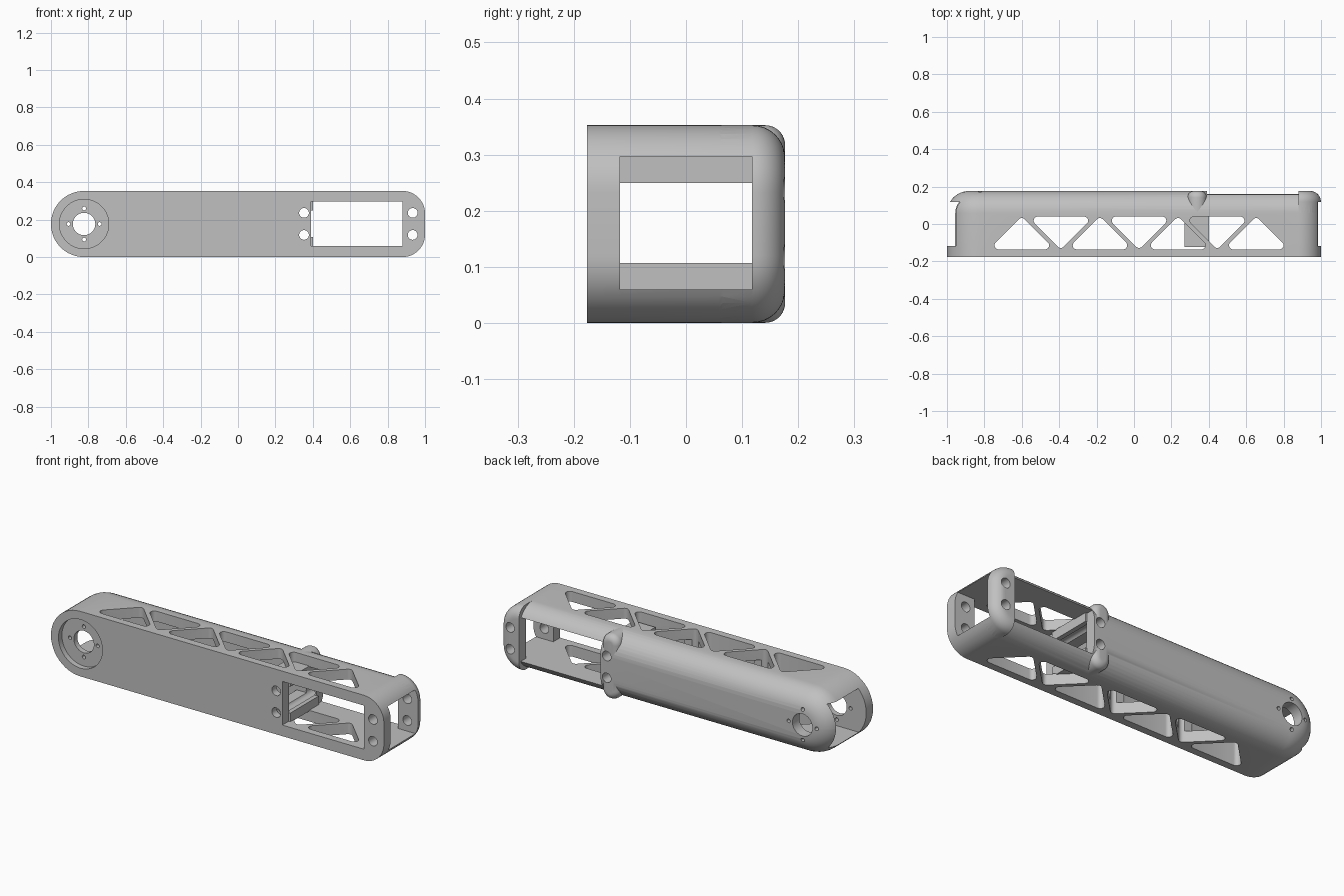
import bpy, bmesh, math
from mathutils import Vector

if "Cube" in bpy.data.objects:
    bpy.data.objects.remove(bpy.data.objects["Cube"])

H = 0.353            # height of the arm
BACK = 0.1765        # half depth
MID = H / 2
LOW, HIGH = 0.06, 0.297   # inner cavity floor and ceiling

grey = bpy.data.materials.new("plain_grey")
grey.use_nodes = True
grey.diffuse_color = (0.53, 0.53, 0.53, 1)
grey.node_tree.nodes["Principled BSDF"].inputs["Base Color"].default_value = grey.diffuse_color


def rounded(corners, radii, steps=12):
    """Counter-clockwise convex outline with rounded corners."""
    out = []
    n = len(corners)
    pts = [Vector(c) for c in corners]
    for i, p in enumerate(pts):
        u = (p - pts[i - 1]).normalized()
        v = (pts[(i + 1) % n] - p).normalized()
        a, b = Vector((u.y, -u.x)), Vector((v.y, -v.x))
        r = radii[i]
        centre = p - (a + b) * r / (1 + a.dot(b))
        start, turn = math.atan2(a.y, a.x), a.angle(b)
        for k in range(steps + 1):
            t = start + turn * k / steps
            out.append(centre + r * Vector((math.cos(t), math.sin(t))))
    return out


def loft(name, rings, axis):
    """Solid through (outline, height) rings, stacked along y or z."""
    bm = bmesh.new()
    loops = []
    for outline, h in rings:
        loops.append([bm.verts.new((p.x, h, p.y) if axis == "y" else (p.x, p.y, h))
                      for p in outline])
    for lo, hi in zip(loops, loops[1:]):
        for i in range(len(lo)):
            bm.faces.new((lo[i - 1], lo[i], hi[i], hi[i - 1]))
    bm.faces.new(loops[0])
    bm.faces.new(loops[-1])
    bmesh.ops.recalc_face_normals(bm, faces=bm.faces)
    mesh = bpy.data.meshes.new(name)
    bm.to_mesh(mesh)
    bm.free()
    mesh.materials.append(grey)
    obj = bpy.data.objects.new(name, mesh)
    bpy.context.collection.objects.link(obj)
    return obj


def block(x0, x1, y0, y1, z0, z1):
    outline = [Vector(c) for c in ((x0, y0), (x1, y0), (x1, y1), (x0, y1))]
    return loft("block", [(outline, z0), (outline, z1)], "z")


def pin(x, z, r, y0=-0.3, y1=0.3, sides=32):
    ring = [Vector((x + r * math.cos(math.tau * k / sides),
                    z + r * math.sin(math.tau * k / sides))) for k in range(sides)]
    return loft("pin", [(ring, y0), (ring, y1)], "y")


def filleted(name, x0, x1, left_r, right_r, y0, fillet, margin=0.0, steps=10):
    """Rounded plate shape pulled back in y, with a filleted rear edge."""
    def ring(d):
        d += margin
        a, b = left_r - d, right_r - d
        return rounded([(x0 + d, d), (x1 - d, d), (x1 - d, H - d), (x0 + d, H - d)],
                       [a, b, b, a])
    rings = [(ring(0), y0)]
    for k in range(steps + 1):
        t = math.pi / 2 * k / steps
        rings.append((ring(fillet * (1 - math.cos(t))), BACK - fillet * (1 - math.sin(t))))
    return loft(name, rings, "y")


def combine(target, tool, operation="DIFFERENCE"):
    mod = target.modifiers.new("combine", "BOOLEAN")
    mod.operation, mod.solver, mod.object = operation, "EXACT", tool
    bpy.context.view_layer.objects.active = target
    bpy.ops.object.modifier_apply(modifier=mod.name)
    bpy.data.objects.remove(tool)


# Main shell: round left end, softer right end, large rear fillet
arm = filleted("arm_shell", -1, 1, 0.176, 0.12, -BACK, 0.118)

# Rear screw bosses standing proud of the fillet
end_boss = filleted("end_boss", 0.7, 1, 0.12, 0.12, 0.04, 0.058, 0.0005)
combine(end_boss, block(0.88, 1.1, -0.3, 0.3, -0.1, 0.5), "INTERSECT")
combine(arm, end_boss, "UNION")
combine(arm, filleted("middle_boss", 0.285, 0.39, 0.052, 0.052, 0.04, 0.035, 0.0005), "UNION")

# Hollow interior open at both ends, and the front and rear window
combine(arm, block(-1.1, 1.1, -0.118, 0.118, LOW, HIGH))
combine(arm, block(0.39, 0.88, -0.3, 0.3, LOW, HIGH))

# Truss cut-outs through the top and bottom walls
W, Y0, Y1 = 0.177, -0.136, 0.04
for i in range(7):
    x = -0.6 + 0.209 * i
    if i % 2 == 0:
        tri = [(x - W, Y0), (x + W, Y0), (x, Y0 + W)]
    else:
        tri = [(x + W, Y1), (x - W, Y1), (x, Y1 - W)]
    outline = rounded(tri, [0.022] * 3, 6)
    combine(arm, loft("truss_cutter", [(outline, -0.1), (outline, 0.5)], "z"))

# Cross bars stiffening the cavity beside the window
for z0, z1 in ((LOW - 0.004, 0.107), (0.25, HIGH + 0.004)):
    combine(arm, block(0.27, 0.4, -0.122, 0.122, z0, z1), "UNION")

# Screw holes either side of the window
for x in (0.353, 0.934):
    for z in (0.118, 0.236):
        combine(arm, pin(x, z, 0.026))

# Pivot: shallow round recess, shaft hole and four small screw holes
PX = -0.823
combine(arm, pin(PX, MID, 0.132, -0.3, -0.147, 64))
combine(arm, pin(PX, MID, 0.06, sides=48))
for k in range(4):
    t = math.pi / 2 * k
    combine(arm, pin(PX + 0.083 * math.cos(t), MID + 0.083 * math.sin(t), 0.01, sides=16))

# Smooth curves, crisp edges
for obj in bpy.context.selected_objects:
    obj.select_set(False)
arm.select_set(True)
bpy.context.view_layer.objects.active = arm
bpy.ops.object.shade_smooth_by_angle(angle=math.radians(30))
